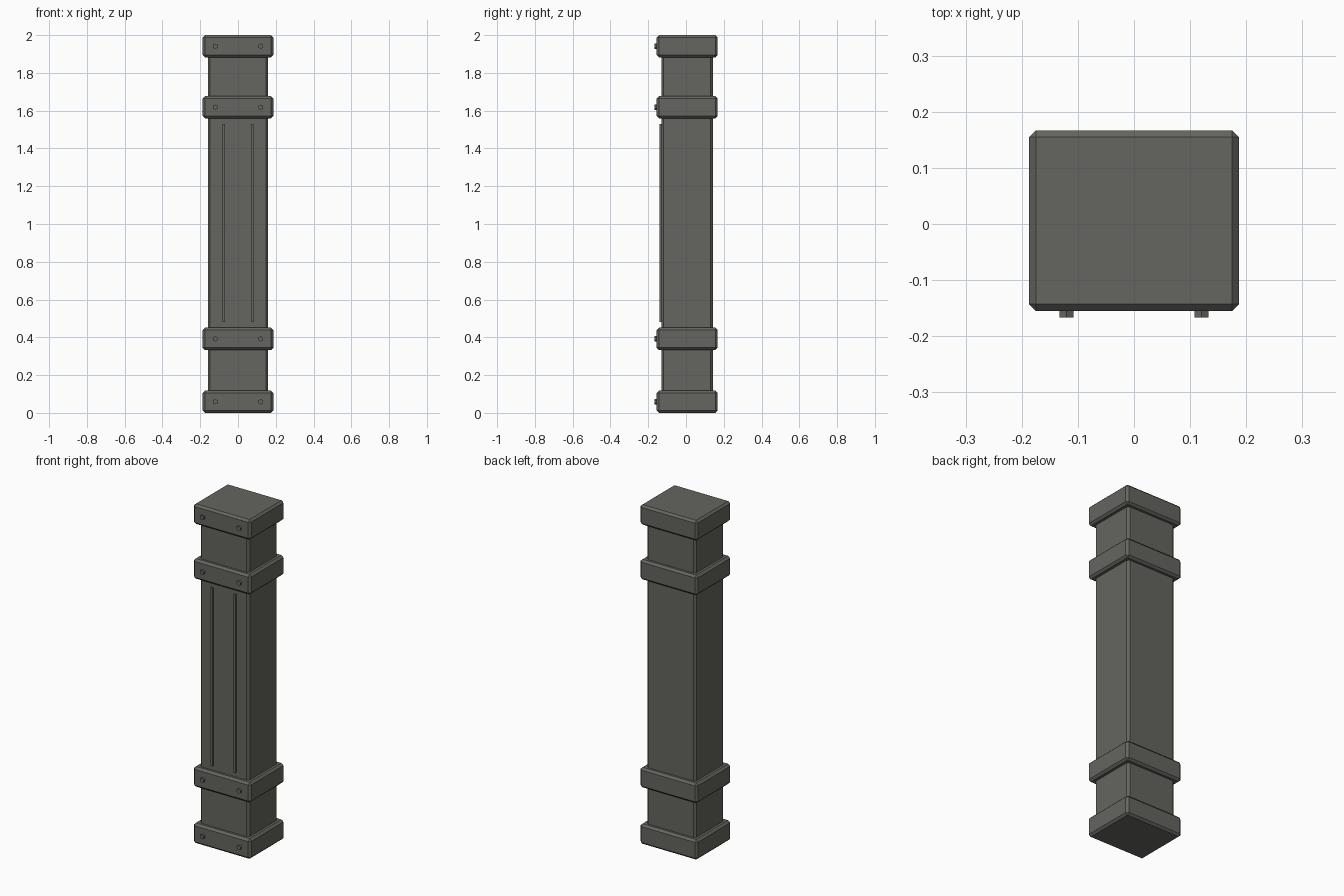
import bpy, bmesh, math
from mathutils import Matrix

if "Cube" in bpy.data.objects:
    bpy.data.objects.remove(bpy.data.objects["Cube"])

stone = bpy.data.materials.new("dark_grey_green_stone")
stone.diffuse_color = (0.128, 0.133, 0.115, 1)
stone.use_nodes = True
stone.node_tree.nodes["Principled BSDF"].inputs["Base Color"].default_value = stone.diffuse_color

CY = 0.006  # depth centre of the shaft and bands


def finish(name, bm):
    me = bpy.data.meshes.new(name)
    bm.to_mesh(me)
    bm.free()
    me.materials.append(stone)
    ob = bpy.data.objects.new(name, me)
    bpy.context.collection.objects.link(ob)
    return ob


def box(name, x, y, z, bevel=0.0):
    """Box from (min, max) ranges with an optional flat chamfer."""
    bm = bmesh.new()
    size = [r[1] - r[0] for r in (x, y, z)]
    mid = [(r[0] + r[1]) / 2 for r in (x, y, z)]
    bmesh.ops.create_cube(bm, size=1, matrix=Matrix.Translation(mid) @ Matrix.Diagonal((*size, 1)))
    if bevel:
        bmesh.ops.bevel(bm, geom=bm.edges[:], offset=bevel, segments=1, affect='EDGES')
    return finish(name, bm)


def bolt(name, x, z):
    """Six-sided bolt head on the front, one corner pointing up."""
    bm = bmesh.new()
    m = (Matrix.Translation((x, -0.156, z)) @ Matrix.Rotation(math.pi / 2, 4, 'X')
         @ Matrix.Rotation(math.pi / 2, 4, 'Z'))
    bmesh.ops.create_cone(bm, cap_ends=True, segments=6, radius1=0.0145, radius2=0.0145,
                          depth=0.021, matrix=m)
    # make sure a corner points up
    if abs(max(v.co.z for v in bm.verts) - z - 0.0145) > 1e-4:
        bmesh.ops.rotate(bm, verts=bm.verts[:], cent=(x, 0, z),
                         matrix=Matrix.Rotation(math.pi / 6, 3, 'Y'))
    return finish(name, bm)


# Main shaft
box("shaft", (-0.16, 0.16), (CY - 0.136, CY + 0.136), (0.02, 1.98), 0.012)

# Collar bands with a pair of bolts on each
for label, z in (("base", 0.0), ("lower", 0.333), ("upper", 1.559), ("top", 1.882)):
    h = 0.118
    box(label + "_band", (-0.187, 0.187), (CY - 0.161, CY + 0.161), (z, z + h), 0.012)
    for side, x in (("left", -0.12), ("right", 0.12)):
        bolt(f"{label}_{side}_bolt", x, z + h / 2)

# Raised vertical strips on the front
for side, x in (("left", -0.075), ("right", 0.075)):
    box(side + "_strip", (x - 0.007, x + 0.007), (-0.141, -0.12), (0.48, 1.53))
